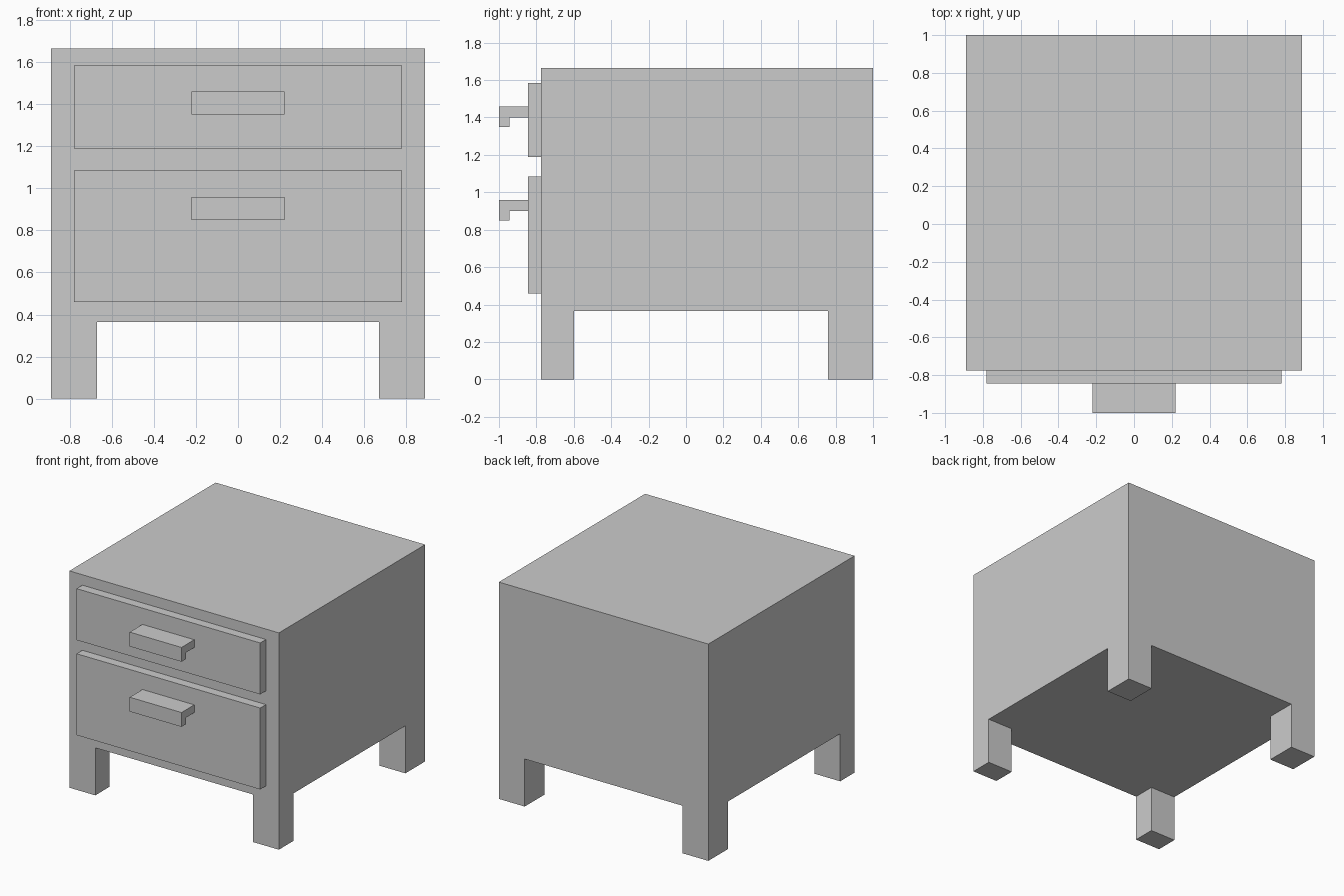
import bpy, bmesh
from mathutils import Vector

if "Cube" in bpy.data.objects:
    bpy.data.objects.remove(bpy.data.objects["Cube"])

HALF_W, FRONT, BACK = 0.89, -0.775, 1.0
BELLY, TOP = 0.365, 1.665


def finish(name, bm):
    bmesh.ops.recalc_face_normals(bm, faces=bm.faces[:])
    mesh = bpy.data.meshes.new(name)
    bm.to_mesh(mesh)
    bm.free()
    obj = bpy.data.objects.new(name, mesh)
    bpy.context.collection.objects.link(obj)
    return obj


def add_box(bm, x, y, z):
    lo, hi = Vector((x[0], y[0], z[0])), Vector((x[1], y[1], z[1]))
    cube = bmesh.ops.create_cube(bm, size=1)["verts"]
    bmesh.ops.scale(bm, vec=hi - lo, verts=cube)
    bmesh.ops.translate(bm, vec=(lo + hi) / 2, verts=cube)


def extrude_profile(name, profile_yz, half_width):
    bm = bmesh.new()
    face = bm.faces.new([bm.verts.new((-half_width, y, z)) for y, z in profile_yz])
    new = bmesh.ops.extrude_face_region(bm, geom=[face], use_keep_orig=True)["geom"]
    moved = [v for v in new if isinstance(v, bmesh.types.BMVert)]
    bmesh.ops.translate(bm, vec=(2 * half_width, 0, 0), verts=moved)
    return finish(name, bm)


# Cabinet body: the underside is cut into a grid and its corners pulled down as legs
bm = bmesh.new()
add_box(bm, (-HALF_W, HALF_W), (FRONT, BACK), (BELLY, TOP))
for point, normal in (((-0.67, 0, 0), (1, 0, 0)), ((0.67, 0, 0), (1, 0, 0)),
                      ((0, -0.60, 0), (0, 1, 0)), ((0, 0.76, 0), (0, 1, 0))):
    bmesh.ops.bisect_plane(bm, geom=bm.verts[:] + bm.edges[:] + bm.faces[:],
                           plane_co=point, plane_no=normal)
corners = []
for f in bm.faces:
    c = f.calc_center_median()
    if abs(c.z - BELLY) < 1e-4 and abs(c.x) > 0.67 and not -0.60 < c.y < 0.76:
        corners.append(f)
feet = bmesh.ops.extrude_discrete_faces(bm, faces=corners)["faces"]
for foot in feet:
    bmesh.ops.translate(bm, vec=(0, 0, -BELLY), verts=foot.verts[:])
bmesh.ops.remove_doubles(bm, verts=bm.verts[:], dist=1e-5)
finish("cabinet_body", bm)

# Drawer fronts, each with a hooked pull
for label, bottom, top, pull_top in (("upper", 1.19, 1.585, 1.46),
                                     ("lower", 0.46, 1.085, 0.96)):
    bm = bmesh.new()
    add_box(bm, (-0.78, 0.78), (-0.845, FRONT), (bottom, top))
    finish(label + "_drawer_front", bm)

    extrude_profile(label + "_drawer_pull", [
        (-0.845, pull_top), (-1.0, pull_top), (-1.0, pull_top - 0.11),
        (-0.945, pull_top - 0.11), (-0.945, pull_top - 0.06),
        (-0.845, pull_top - 0.06)], 0.22)
